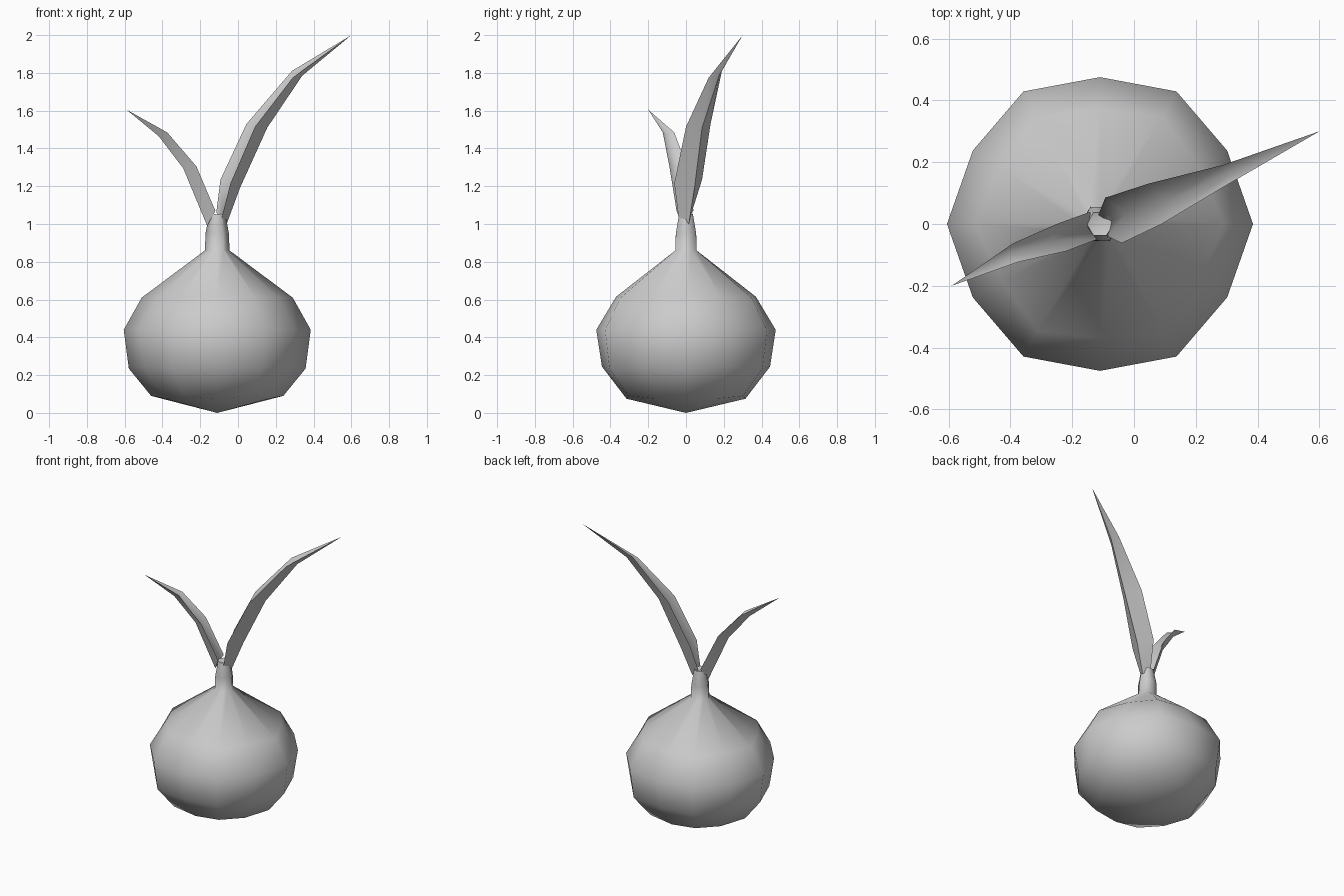
import bpy, bmesh, math
from mathutils import Vector

if "Cube" in bpy.data.objects:
    bpy.data.objects.remove(bpy.data.objects["Cube"])


def finish(bm, name, angle):
    bmesh.ops.recalc_face_normals(bm, faces=bm.faces[:])
    mesh = bpy.data.meshes.new(name)
    bm.to_mesh(mesh)
    bm.free()
    obj = bpy.data.objects.new(name, mesh)
    bpy.context.collection.objects.link(obj)
    for p in mesh.polygons:
        p.use_smooth = True
    mesh.set_sharp_from_angle(angle=math.radians(angle))
    return obj


def bridge(bm, a, b):
    n = len(a)
    for i in range(n):
        j = (i + 1) % n
        bm.faces.new((a[i], a[j], b[j], b[i]))


def fan(bm, ring, tip):
    for i in range(len(ring)):
        bm.faces.new((ring[i], ring[(i + 1) % len(ring)], tip))


CX = -0.11


def ring_of(bm, r0, z0, r1, z1):
    # 12 points, alternating between two slightly different profiles
    ring = []
    for i in range(12):
        r, z = (r0, z0) if i % 2 == 0 else (r1, z1)
        a = i * math.pi / 6
        ring.append(bm.verts.new((CX + r * math.cos(a), r * math.sin(a), z)))
    return ring


# bulb with its neck
profile = [(0.35, 0.09, 0.315, 0.075), (0.468, 0.235, 0.445, 0.245),
           (0.495, 0.44, 0.475, 0.44), (0.40, 0.61, 0.37, 0.615),
           (0.065, 0.86, 0.056, 0.86), (0.062, 0.95, 0.054, 0.95),
           (0.042, 1.055, 0.037, 1.05)]
bm = bmesh.new()
rings = [ring_of(bm, *p) for p in profile]
for lo, hi in zip(rings, rings[1:]):
    bridge(bm, lo, hi)
fan(bm, rings[0], bm.verts.new((CX, 0, 0)))
fan(bm, rings[-1], bm.verts.new((CX, 0, 1.04)))
finish(bm, "bulb", 60)


# folded leaves: each station is edge, keel, edge
def leaf(name, stations, tip):
    bm = bmesh.new()
    rings = []
    for a, k, b in stations:
        a, k, b = Vector(a), Vector(k), Vector(b)
        inner = ((a + b) / 2).lerp(k, 0.5)
        rings.append([bm.verts.new(p) for p in (a, k, b, inner)])
    for lo, hi in zip(rings, rings[1:]):
        bridge(bm, lo, hi)
    bm.faces.new(rings[0])
    fan(bm, rings[-1], bm.verts.new(tip))
    finish(bm, name, 80)


leaf("long_leaf", [
    ((-0.115, 0.03, 1.06), (-0.06, 0.015, 1.0), (-0.085, -0.04, 1.04)),
    ((-0.093, 0.085, 1.235), (0.01, 0.045, 1.19), (-0.04, -0.062, 1.215)),
    ((0.045, 0.13, 1.53), (0.155, 0.085, 1.51), (0.09, 0.0, 1.515)),
    ((0.285, 0.19, 1.81), (0.34, 0.175, 1.785), (0.29, 0.12, 1.775)),
], (0.6, 0.3, 2.0))

leaf("short_leaf", [
    ((-0.14, 0.04, 1.07), (-0.163, -0.02, 0.99), (-0.12, -0.05, 1.07)),
    ((-0.25, 0.0, 1.32), (-0.29, -0.06, 1.295), (-0.22, -0.088, 1.305)),
    ((-0.39, -0.062, 1.485), (-0.42, -0.11, 1.465), (-0.375, -0.123, 1.485)),
], (-0.59, -0.2, 1.605))
